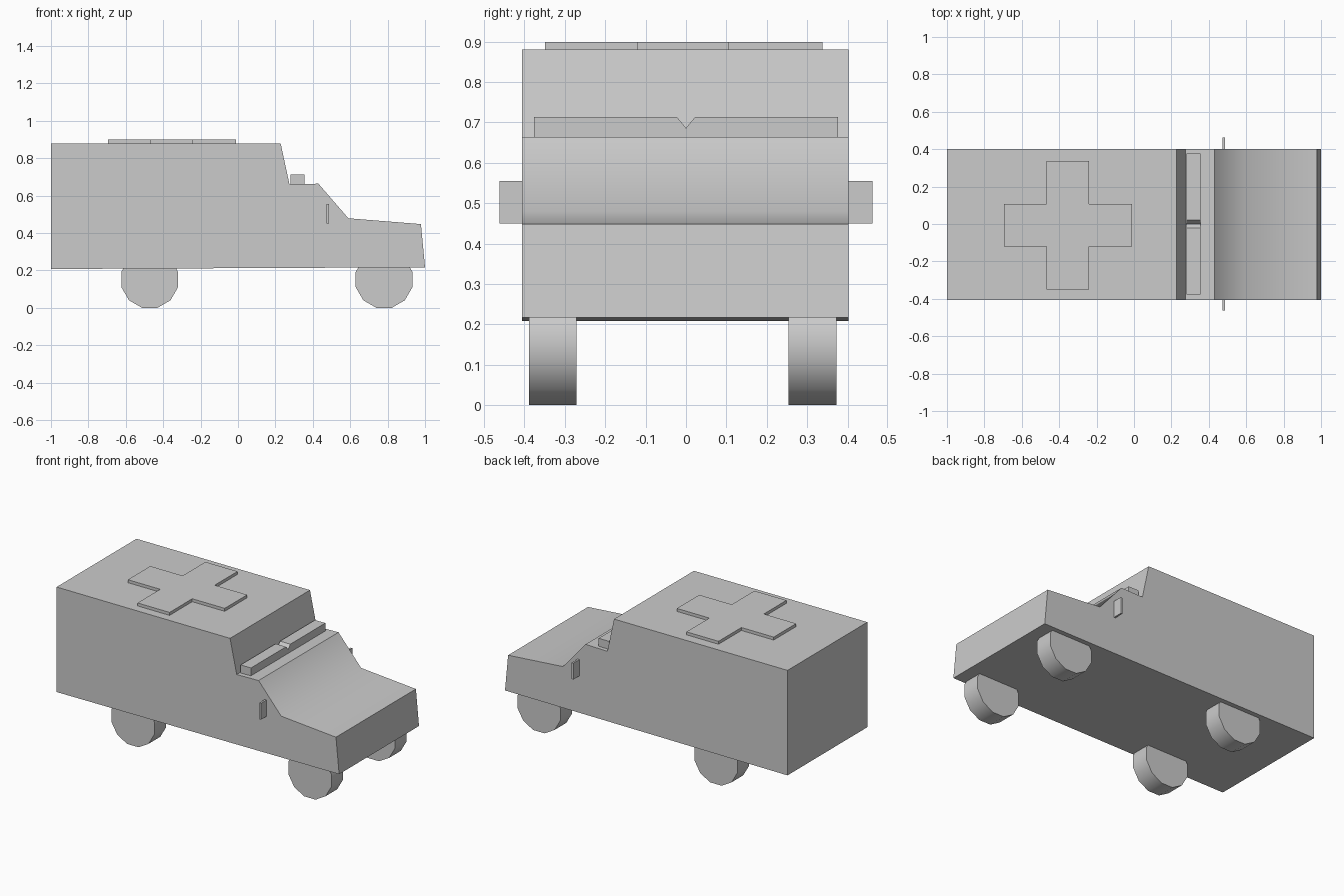
import bpy, bmesh, math
from mathutils import Vector

if "Cube" in bpy.data.objects:
    bpy.data.objects.remove(bpy.data.objects["Cube"])


def prism(name, points, to_3d, depth, smooth=None):
    """Extrude a flat outline along the depth vector."""
    bm = bmesh.new()
    face = bm.faces.new([bm.verts.new(to_3d(a, b)) for a, b in points])
    ext = bmesh.ops.extrude_face_region(bm, geom=[face], use_keep_orig=True)
    moved = [g for g in ext["geom"] if isinstance(g, bmesh.types.BMVert)]
    bmesh.ops.translate(bm, verts=moved, vec=Vector(depth))
    bmesh.ops.recalc_face_normals(bm, faces=bm.faces)
    mesh = bpy.data.meshes.new(name)
    bm.to_mesh(mesh)
    bm.free()
    obj = bpy.data.objects.new(name, mesh)
    bpy.context.collection.objects.link(obj)
    if smooth:
        bpy.ops.object.select_all(action='DESELECT')
        obj.select_set(True)
        bpy.context.view_layer.objects.active = obj
        bpy.ops.object.shade_smooth_by_angle(angle=math.radians(smooth))
    return obj


# Van body: side profile from rear to nose
profile = [(-1, 0.208), (-1, 0.88), (0.228, 0.88), (0.275, 0.661), (0.43, 0.664),
           (0.59, 0.479), (0.978, 0.448), (1.0, 0.217)]
prism("van_body", profile, lambda x, z: (x, -0.406, z), (0, 0.808, 0), 46)

# Raised cross on the roof
x0, x1, x2, x3 = -0.696, -0.467, -0.24, -0.01
y0, y1, y2, y3 = -0.349, -0.12, 0.107, 0.338
cross = [(x1, y0), (x2, y0), (x2, y1), (x3, y1), (x3, y2), (x2, y2),
         (x2, y3), (x1, y3), (x1, y2), (x0, y2), (x0, y1), (x1, y1)]
prism("roof_cross", cross, lambda x, y: (x, y, 0.878), (0, 0, 0.021))

# Light bar above the windscreen, notched in the middle
bar = [(-0.376, 0.66), (0.376, 0.66), (0.376, 0.713), (0.022, 0.713),
       (0, 0.686), (-0.022, 0.713), (-0.376, 0.713)]
prism("light_bar", bar, lambda y, z: (0.282, y, z), (0.073, 0, 0))

# Side mirrors
for side, label in ((1, "left"), (-1, "right")):
    plate = [(side * 0.40, 0.45), (side * 0.462, 0.45),
             (side * 0.462, 0.555), (side * 0.40, 0.555)]
    prism("mirror_" + label, plate, lambda y, z: (0.474, y, z), (0.012, 0, 0))

# Twelve-sided wheels standing on a flat edge
R = 0.157
rim = [(R * math.cos(math.radians(15 + 30 * i)), R * math.sin(math.radians(15 + 30 * i)))
       for i in range(12)]
for cx, end in ((-0.472, "rear"), (0.781, "front")):
    for y, label in ((0.254, "left"), (-0.389, "right")):
        prism(f"{end}_{label}_wheel", rim,
              lambda x, z: (cx + x, y, R * math.cos(math.radians(15)) + z),
              (0, 0.118, 0), 40)
